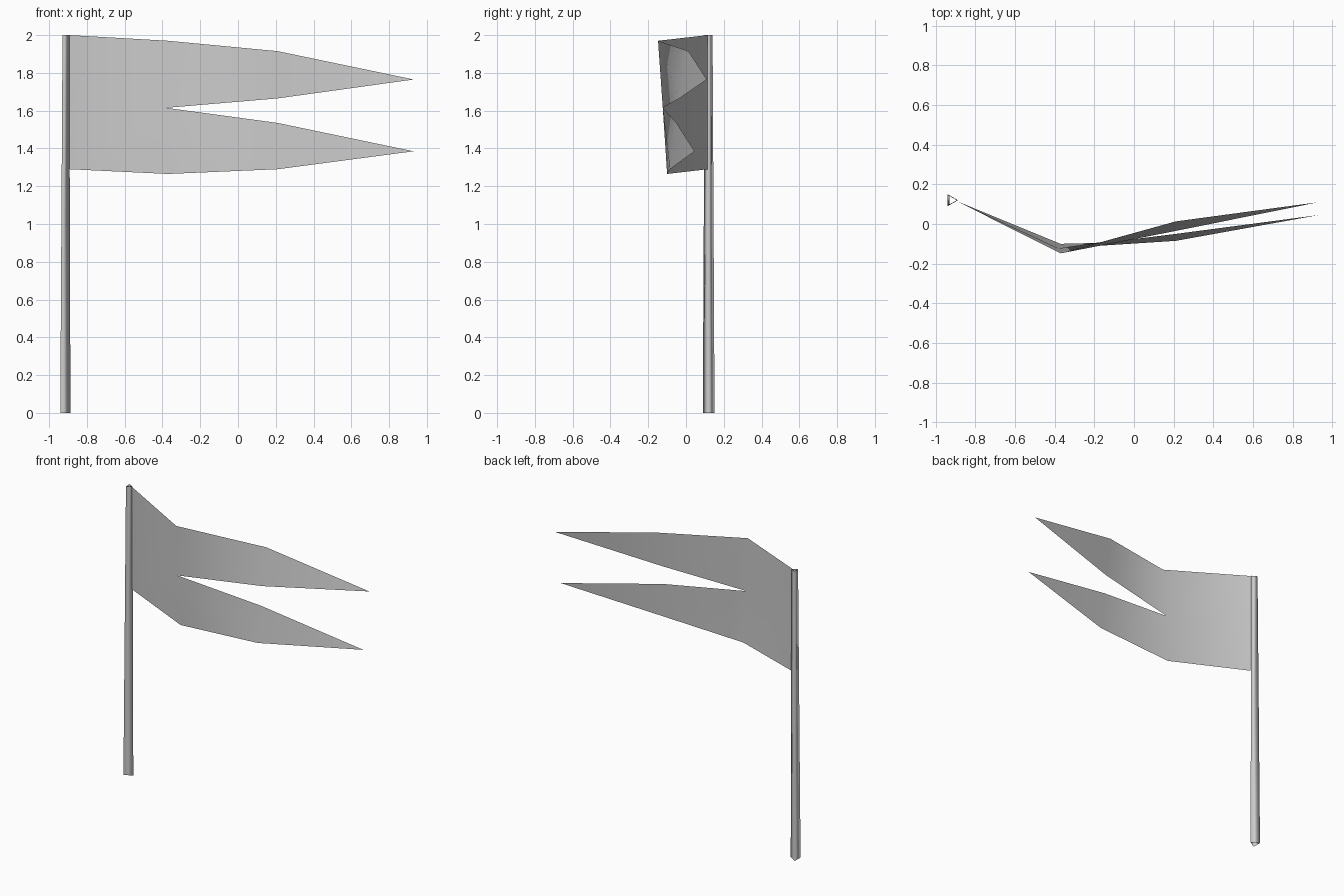
import bpy
import bmesh
from math import cos, sin, pi

old = bpy.data.objects.get("Cube")
if old:
    bpy.data.objects.remove(old, do_unlink=True)

# One plain light grey for the whole model
grey = bpy.data.materials.new("light grey")
grey.use_nodes = True
colour = (0.6, 0.6, 0.6, 1)
grey.diffuse_color = colour
grey.node_tree.nodes["Principled BSDF"].inputs["Base Color"].default_value = colour


def make_object(name, points, faces):
    mesh = bpy.data.meshes.new(name)
    bm = bmesh.new()
    verts = [bm.verts.new(p) for p in points]
    for face in faces:
        bm.faces.new([verts[i] for i in face]).smooth = True
    bm.to_mesh(mesh)
    bm.free()
    mesh.materials.append(grey)
    obj = bpy.data.objects.new(name, mesh)
    bpy.context.collection.objects.link(obj)
    return obj


# Pole: three-sided open tube, tapering upwards, one edge towards the cloth
def ring(radius, x, z):
    return [(x + radius * cos(a), 0.12 + radius * sin(a), z)
            for a in (i * 2 * pi / 3 for i in range(3))]


make_object("pole", ring(0.036, -0.923, 0) + ring(0.024, -0.917, 2),
            [(i, (i + 1) % 3, (i + 1) % 3 + 3, i + 3) for i in range(3)])

# Flag: one thin sheet, bent at the fold and split into two pointed tails
hoist = [(-0.893, 0.115, 2.0), (-0.893, 0.115, 1.29)]
fold = [(-0.37, -0.148, 1.97), (-0.38, -0.123, 1.615), (-0.37, -0.1, 1.265)]
upper_tail = [(0.21, 0.013, 1.915), (0.21, -0.035, 1.665), (0.93, 0.11, 1.765)]
lower_tail = [(0.21, -0.05, 1.535), (0.21, -0.085, 1.29), (0.93, 0.045, 1.385)]

make_object("flag", hoist + fold + upper_tail + lower_tail, [
    (0, 1, 3), (0, 3, 2), (1, 4, 3),      # panel beside the pole
    (2, 3, 6, 5), (5, 6, 7),              # upper tail
    (3, 4, 9, 8), (8, 9, 10),             # lower tail
])
